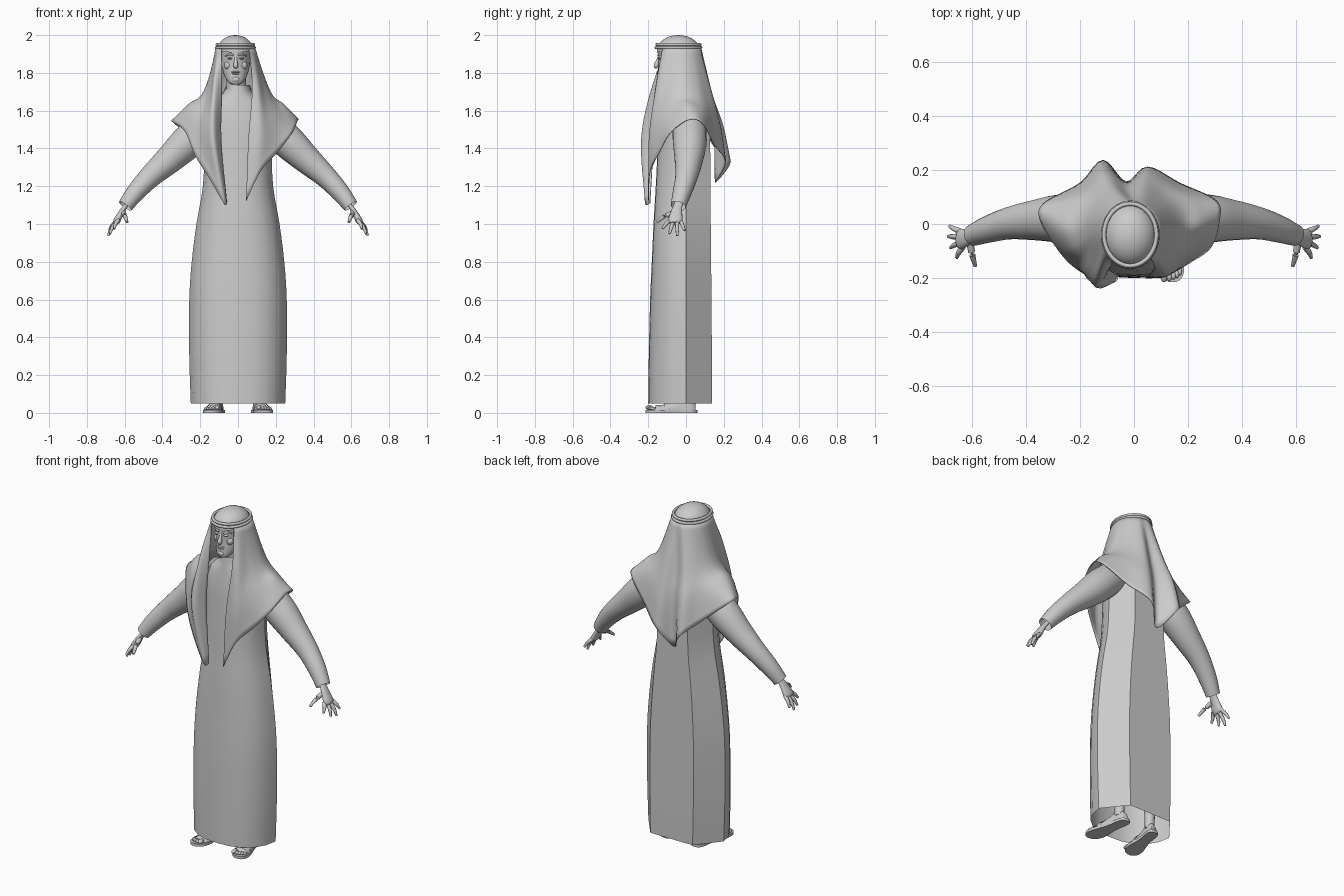
import bpy, bmesh, math
from mathutils import Vector

if "Cube" in bpy.data.objects:
    bpy.data.objects.remove(bpy.data.objects["Cube"])

mat = bpy.data.materials.new("plain_grey")
mat.diffuse_color = (0.6, 0.6, 0.6, 1)
mat.use_nodes = True
mat.node_tree.nodes["Principled BSDF"].inputs["Base Color"].default_value = mat.diffuse_color


def skin(name, rings, closed=True, cap0=False, cap1=False, angle=50):
    """Mesh skinned across a list of equal-length rings of points."""
    bm = bmesh.new()
    vs = [[bm.verts.new(p) for p in r] for r in rings]
    n = len(rings[0])
    for a, b in zip(vs, vs[1:]):
        for i in range(n if closed else n - 1):
            j = (i + 1) % n
            bm.faces.new((a[i], a[j], b[j], b[i]))
    if cap0:
        bm.faces.new(vs[0][::-1])
    if cap1:
        bm.faces.new(vs[-1])
    bmesh.ops.recalc_face_normals(bm, faces=bm.faces)
    me = bpy.data.meshes.new(name)
    bm.to_mesh(me)
    bm.free()
    ob = bpy.data.objects.new(name, me)
    bpy.context.collection.objects.link(ob)
    me.materials.append(mat)
    bpy.ops.object.select_all(action='DESELECT')
    ob.select_set(True)
    bpy.context.view_layer.objects.active = ob
    bpy.ops.object.shade_smooth_by_angle(angle=math.radians(angle))
    return ob


def spline(pts, steps):
    """Catmull-Rom curve through points of any dimension."""
    p = [tuple(2 * a - b for a, b in zip(pts[0], pts[1]))] + list(pts)
    p.append(tuple(2 * a - b for a, b in zip(pts[-1], pts[-2])))
    out = []
    for i in range(1, len(p) - 2):
        for s in range(steps):
            t = s / steps
            out.append(tuple(0.5 * (2 * b + (c - a) * t + (2 * a - 5 * b + 4 * c - d) * t * t
                             + (3 * b - a - 3 * c + d) * t ** 3)
                             for a, b, c, d in zip(*p[i - 1:i + 3])))
    return out + [tuple(pts[-1])]


def tube(name, path, n=16, cap0=True, cap1=True, steps=4, flat=1.0):
    """Tube through (x, y, z, radius) points; flat squashes it across y."""
    pts = spline(path, steps)
    rings = []
    for i, p in enumerate(pts):
        d = Vector(pts[min(i + 1, len(pts) - 1)][:3]) - Vector(pts[max(i - 1, 0)][:3])
        d.normalize()
        u = Vector((0, 1, 0)) if abs(d.y) < 0.9 else Vector((0, 0, 1))
        u = (u - d * u.dot(d)).normalized()
        w = d.cross(u)
        rings.append([Vector(p[:3]) + p[3] * (u * math.cos(a) + w * flat * math.sin(a))
                      for a in (2 * math.pi * k / n for k in range(n))])
    return skin(name, rings, True, cap0, cap1)


def oval(cx, cy, z, rx, ry, n=32):
    return [(cx + rx * math.cos(2 * math.pi * k / n), cy + ry * math.sin(2 * math.pi * k / n), z)
            for k in range(n)]


def ellipsoid(name, c, r, n=16, low=-90):
    rings = []
    for k in range(9):
        a = math.radians(low + (89.0 - low) * k / 8)
        a = max(a, math.radians(-89))
        rings.append(oval(c[0], c[1], c[2] + r[2] * math.sin(a), r[0] * math.cos(a), r[1] * math.cos(a), n))
    return skin(name, rings, True, low == -90, True, 80)


# Long robe: rounded front, flat back panel with chamfered sides
half = [(0, -1), (.3, -.98), (.58, -.87), (.8, -.65), (.94, -.36), (1, 0), (.56, 1), (.28, 1), (0, 1)]
section = half + [(-u, v) for u, v in half[-2:0:-1]]
levels = [(.05, .25, .2, .138), (.3, .258, .197, .137), (.6, .258, .19, .135), (.8, .245, .181, .133),
          (1.0, .22, .172, .131), (1.2, .186, .16, .13), (1.4, .178, .15, .128), (1.54, .18, .14, .12),
          (1.63, .155, .128, .1), (1.69, .085, .12, .07), (1.735, .063, .115, .04)]
skin("robe", [[(u * hx, v * (f if v < 0 else b), z) for u, v in section]
              for z, hx, f, b in spline(levels, 3)], angle=35)

# Head and neck
head = [(1.738, .018, -.14, -.1), (1.75, .038, -.15, -.08), (1.785, .06, -.15, -.02), (1.83, .072, -.147, .03),
        (1.88, .077, -.148, .06), (1.94, .08, -.145, .06)]
skin("head", [oval(-.012, (a + b) / 2, z, w, (b - a) / 2) for z, w, a, b in spline(head, 3)], True, True, True)
tube("neck", [(-.01, -.05, 1.66, .055), (-.01, -.055, 1.8, .052)])
# Facial features
tube("nose", [(-.012, -.142, 1.885, .007), (-.012, -.152, 1.86, .009), (-.012, -.157, 1.838, .014),
              (-.012, -.15, 1.828, .008)], 10)
for s in (-1, 1):
    ellipsoid("eye", (-.012 + s * .03, -.14, 1.877), (.014, .01, .006), 12)
    tube("eyebrow", [(-.012 + s * .012, -.147, 1.893, .005), (-.012 + s * .032, -.141, 1.9, .006),
                     (-.012 + s * .054, -.118, 1.89, .004)], 8)
    ellipsoid("cheek", (-.012 + s * .04, -.118, 1.84), (.022, .02, .022), 12)
for z, w in ((1.805, .024), (1.796, .019)):
    ellipsoid("lip", (-.012, -.147, z), (w, .009, .005), 12)
ellipsoid("chin", (-.012, -.142, 1.765), (.022, .014, .017), 12)

# Headscarf crown and the double cord around it
CX, CY, RX, RY = -.014, -.04, .097, .115
ellipsoid("scarf_crown", (CX, CY, 1.915), (RX, RY, .085), 32, low=0)
for z, g in ((1.934, .004), (1.95, .0)):
    rings = []
    for k in range(40):
        a = 2 * math.pi * k / 40
        rings.append([(CX + (RX + g + .008 * math.cos(b)) * math.cos(a),
                       CY + (RY + g + .008 * math.cos(b)) * math.sin(a),
                       z + .008 * math.sin(b)) for b in (2 * math.pi * j / 8 for j in range(8))])
    skin("head_cord", rings + rings[:1], angle=80)

# Draped scarf: columns of cloth run from the cord to the hem, from one front edge round the back to the other
neck_row = [(-.085, -.15, 1.72), (-.125, -.18, 1.72), (-.142, -.14, 1.7), (-.16, -.09, 1.7), (-.175, -.05, 1.7),
            (-.18, 0, 1.7), (-.165, .05, 1.7), (-.13, .1, 1.7), (-.08, .14, 1.68), (-.02, .115, 1.68),
            (.04, .14, 1.68), (.1, .1, 1.7), (.145, .06, 1.7), (.17, 0, 1.7), (.16, -.06, 1.7),
            (.135, -.11, 1.7), (.11, -.155, 1.7), (.075, -.16, 1.72)]
shoulder_row = [(-.09, -.17, 1.45), (-.13, -.235, 1.45), (-.175, -.19, 1.5), (-.2, -.14, 1.55), (-.24, -.09, 1.6),
                (-.265, -.01, 1.63), (-.25, .07, 1.6), (-.17, .13, 1.57), (-.105, .195, 1.52), (-.025, .148, 1.5),
                (.05, .185, 1.5), (.14, .135, 1.57), (.23, .08, 1.6), (.245, 0, 1.63), (.23, -.07, 1.58),
                (.17, -.14, 1.55), (.12, -.19, 1.48), (.055, -.19, 1.45)]
hem_row = [(-.06, -.19, 1.11), (-.075, -.215, 1.11), (-.15, -.2, 1.24), (-.225, -.155, 1.36), (-.28, -.095, 1.49),
           (-.345, .01, 1.54), (-.335, .075, 1.53), (-.2, .15, 1.41), (-.115, .235, 1.33), (-.03, .155, 1.22),
           (.05, .21, 1.33), (.17, .15, 1.42), (.305, .085, 1.535), (.315, .01, 1.55), (.285, -.085, 1.48),
           (.21, -.14, 1.38), (.12, -.19, 1.28), (.043, -.2, 1.12)]
top_row = []
for k in range(18):
    a = math.radians(46 + 268 * k / 17)
    top_row.append((CX - (RX + .004) * math.sin(a), CY - (RY + .002) * math.cos(a), 1.94))
rows = [spline(r, 5) for r in (top_row, neck_row, shoulder_row, hem_row)]
columns = [spline(c, 6) for c in zip(*rows)]
scarf = skin("draped_scarf", columns, closed=False, angle=70)
thick = scarf.modifiers.new("cloth", 'SOLIDIFY')
thick.thickness = .005
thick.offset = 0
# Scarf band over the forehead
skin("forehead_band", [[(CX + (RX - d) * math.sin(a), CY - (RY - d) * math.cos(a), z + .012 * abs(math.sin(a)) * (z < 1.92))
                        for a in (math.radians(-60 + 6 * k) for k in range(21))]
                       for z, d in ((1.905, .002), (1.94, 0))], closed=False)

# Arms, hands and feet on both sides
for s, side in ((-1, "right"), (1, "left")):
    def m(*pts):
        return [(s * p[0],) + tuple(p[1:]) for p in pts]

    tube(side + "_sleeve", m((.12, .015, 1.57, .085), (.26, .02, 1.44, .09), (.36, .015, 1.345, .076),
                             (.46, .003, 1.255, .06), (.54, -.02, 1.17, .05), (.597, -.042, 1.095, .04)),
         20, True, False)
    tube(side + "_wrist", m((.56, -.03, 1.14, .024), (.595, -.043, 1.095, .024), (.615, -.05, 1.065, .03),
                            (.64, -.056, 1.02, .038), (.648, -.056, 1.005, .03)), 14, flat=.5)
    fingers = [(.633, -.086, 1.02, .656, -.125, .975), (.643, -.068, 1.01, .678, -.088, .948),
               (.647, -.047, 1.008, .687, -.046, .938), (.64, -.028, 1.015, .682, -.008, .965)]
    for x, y, z, x2, y2, z2 in fingers:
        tube(side + "_finger", m((x, y, z, .011), ((x + x2) / 2 + .004, (y + y2) / 2, (z + z2) / 2 + .003, .01),
                                 (x2, y2, z2, .006)), 8)
    tube(side + "_thumb", m((.608, -.065, 1.06, .014), (.598, -.115, 1.04, .012), (.587, -.155, 1.01, .007)), 8)

    # Sandal sole, slightly toed out: t runs from heel to toe
    def foot(t, u, z):
        return (s * (.098 + .045 * t + u), .06 - .275 * t, z)

    outline = [(0, .012), (.03, .026), (.12, .034), (.3, .033), (.5, .038), (.72, .05), (.87, .047), (.96, .032), (1, .012)]
    edge = spline(outline, 3)
    loop = [(t, w) for t, w in edge] + [(t, -w) for t, w in edge[::-1]]
    skin(side + "_sandal_sole", [[foot(t, u, z) for t, u in loop] for z in (0, .016)], True, True, True, 40)
    # Foot body
    body = [(.04, .02, .05), (.12, .027, .075), (.25, .028, .085), (.4, .03, .07), (.6, .037, .048), (.78, .042, .034),
            (.86, .038, .026)]
    skin(side + "_foot", [[foot(t, w * math.cos(a), .014 + (h - .014) * max(0, math.sin(a)))
                           for a in (2 * math.pi * k / 20 for k in range(20))]
                          for t, w, h in spline(body, 3)], True, True, True, 60)
    tube(side + "_ankle", [foot(.2, 0, .05) + (.027,), foot(.2, 0, .12) + (.028,), foot(.2, 0, .3) + (.042,)], 14)
    # Toes, big toe on the inside
    for u, t, r in ((-.029, .92, .013), (-.009, .925, .0095), (.007, .91, .009), (.021, .89, .0085), (.033, .86, .008)):
        ellipsoid(side + "_toe", foot(t, u, .016 + r * .9), (r, r * 1.8, r), 10)
    # Sandal straps over the instep
    for t, w, h in ((.58, .043, .056), (.76, .049, .042)):
        skin(side + "_strap", [[foot(t + d, w * math.cos(a), .01 + (h - .01) * math.sin(a))
                                for a in (math.pi * k / 12 for k in range(13))] for d in (-.05, .05)], closed=False)
